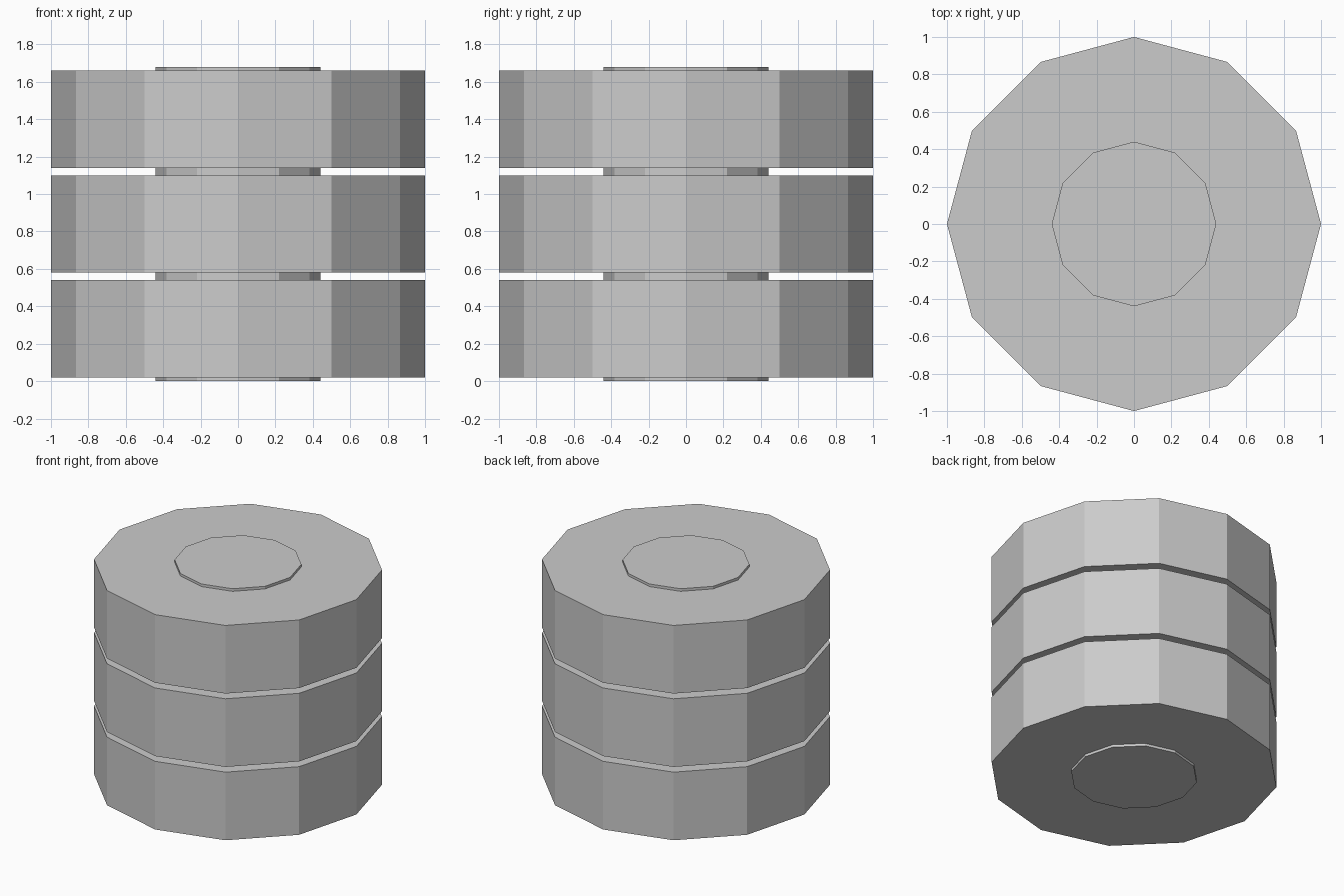
import bpy, bmesh
from math import cos, sin, tau

if "Cube" in bpy.data.objects:
    bpy.data.objects.remove(bpy.data.objects["Cube"])

SIDES = 12
HUB_R, DISC_R = 0.44, 1.0
PITCH, STEP, COUNT = 0.56, 0.02, 3

# Stepped side profile (radius, height): narrow hub, wide disc, repeated
profile = [(HUB_R, 0.0)]
for i in range(COUNT):
    low, high = i * PITCH + STEP, (i + 1) * PITCH - STEP
    profile += [(HUB_R, low), (DISC_R, low), (DISC_R, high), (HUB_R, high)]
profile.append((HUB_R, COUNT * PITCH))

# Sweep the profile around z as flat-sided rings, then cap both hub ends
bm = bmesh.new()
rings = [[bm.verts.new((r * cos(tau * k / SIDES), r * sin(tau * k / SIDES), z))
          for k in range(SIDES)] for r, z in profile]
for a, b in zip(rings, rings[1:]):
    for k in range(SIDES):
        n = (k + 1) % SIDES
        bm.faces.new((a[k], a[n], b[n], b[k]))
bm.faces.new(rings[0][::-1])
bm.faces.new(rings[-1])
bmesh.ops.recalc_face_normals(bm, faces=bm.faces[:])

mesh = bpy.data.meshes.new("stacked_discs")
bm.to_mesh(mesh)
bm.free()
bpy.context.collection.objects.link(bpy.data.objects.new("stacked_discs", mesh))
